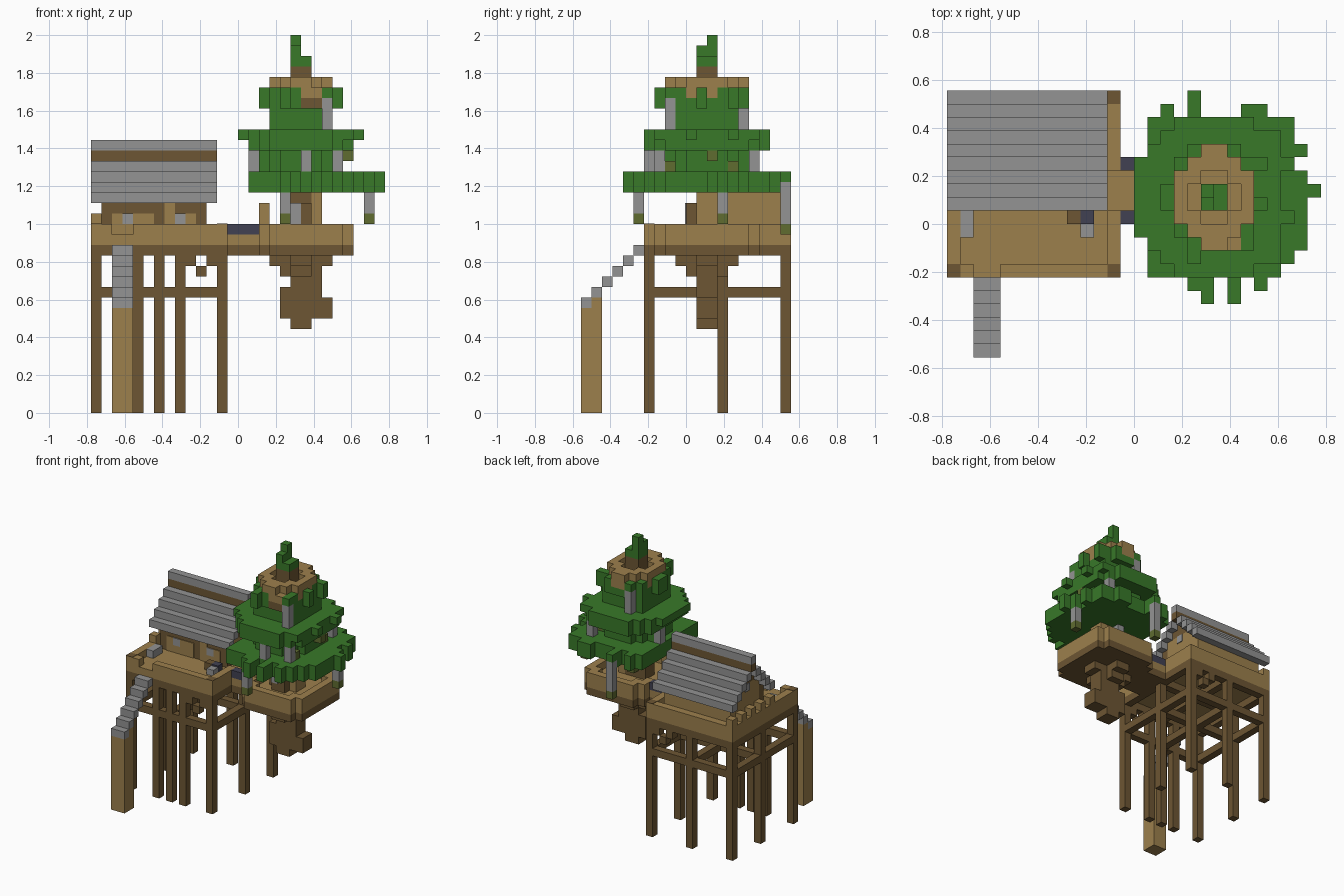
import bpy, bmesh

if "Cube" in bpy.data.objects:
    bpy.data.objects.remove(bpy.data.objects["Cube"])

U = 1 / 18  # one block


def material(name, r, g, b):
    m = bpy.data.materials.new(name)
    m.use_nodes = True
    m.diffuse_color = (r, g, b, 1)
    m.node_tree.nodes["Principled BSDF"].inputs["Base Color"].default_value = (r, g, b, 1)
    return m


PLANK = material("light wood", 0.335, 0.215, 0.073)
LOG = material("dark wood", 0.153, 0.093, 0.033)
STONE = material("grey stone", 0.292, 0.292, 0.292)
LEAF = material("leaf green", 0.04, 0.19, 0.022)
RAIL = material("slate blue", 0.053, 0.053, 0.085)
MOSS = material("olive moss", 0.115, 0.15, 0.03)


def finish(name, bm, mat):
    mesh = bpy.data.meshes.new(name)
    bm.to_mesh(mesh)
    bm.free()
    mesh.materials.append(mat)
    bpy.context.collection.objects.link(bpy.data.objects.new(name, mesh))


def boxes(name, mat, *spans):
    """Each span is x0, x1, y0, y1, z0, z1 in blocks."""
    bm = bmesh.new()
    for x0, x1, y0, y1, z0, z1 in spans:
        cube = bmesh.ops.create_cube(bm, size=1)["verts"]
        for v in cube:
            v.co = ((x0 + (v.co.x + 0.5) * (x1 - x0)) * U,
                    (y0 + (v.co.y + 0.5) * (y1 - y0)) * U,
                    (z0 + (v.co.z + 0.5) * (z1 - z0)) * U)
    finish(name, bm, mat)


def disc(cx, cy, rx, ry, power=2.0):
    """Set of block columns inside a rounded outline."""
    return {(x, y) for x in range(-2, 16) for y in range(-9, 12)
            if abs((x + 0.5 - cx) / rx) ** power + abs((y + 0.5 - cy) / ry) ** power < 1}


def slab(name, mat, cells, z0, z1):
    """Extrude a set of block columns, keeping only the outer faces."""
    bm = bmesh.new()
    for x, y in cells:
        for z in (z0, z1):
            quad = [(x, y), (x + 1, y), (x + 1, y + 1), (x, y + 1)]
            if z == z0:
                quad.reverse()
            bm.faces.new([bm.verts.new((a * U, b * U, z * U)) for a, b in quad])
        for dx, dy in ((1, 0), (-1, 0), (0, 1), (0, -1)):
            if (x + dx, y + dy) in cells:
                continue
            mx, my = x + 0.5 + dx / 2, y + 0.5 + dy / 2
            a = (mx + dy / 2, my - dx / 2)
            b = (mx - dy / 2, my + dx / 2)
            bm.faces.new([bm.verts.new((p[0] * U, p[1] * U, z * U))
                          for p, z in ((a, z0), (b, z0), (b, z1), (a, z1))])
    bmesh.ops.remove_doubles(bm, verts=bm.verts, dist=0.0005)
    finish(name, bm, mat)


# Stilts and the beams tying them together
stilts = [(x, -4) for x in (-14, -10, -8, -6, -2)] + [(x, 9) for x in (-14, -8, -2)] + [(-14, 3), (-2, 3)]
boxes("stilts", LOG, *[(x, x + 1, y, y + 1, 0, 16) for x, y in stilts])
beams = []
for z in (11, 15):
    beams += [(-14, -1, y, y + 1, z, z + 1) for y in (-4, 3, 9)]
    beams += [(x, x + 1, -4, 10, z, z + 1) for x in (-14, -8, -2)]
boxes("beams", LOG, *beams)
boxes("braces", LOG, *[(x, x + 1, y, y + 1, z, z + 1) for y in (-4, 9)
                       for x, z in ((-5, 14), (-4, 13), (-3, 14))])

# House deck with raised rim, open at the stairs and the bridge
boxes("deck", PLANK, (-14, -1, -4, 10, 16, 17))
boxes("deck_rim", PLANK, (-14, -12, -4, -3, 17, 18), (-10, -1, -4, -3, 17, 18),
      (-14, -13, -3, 9, 17, 18), (-14, -1, 9, 10, 17, 18),
      (-2, -1, -3, 1, 17, 18), (-2, -1, 4, 9, 17, 18))
boxes("rim_merlons", PLANK, *[(-14, -13, y, y + 1, 18, 19) for y in (1, 3, 5, 7, 9)])
boxes("corner_caps", LOG, *[(x, x + 1, y, y + 1, 18, 18.05) for x, y in ((-14, -4), (-2, -4), (-2, 9))])

# Stairs and their pillar
boxes("stairs", STONE, *[(-12, -10, -10 + i, -9 + i, 10 + i, 11 + i) for i in range(6)])
boxes("stair_pillar", PLANK, (-12, -10, -10, -9, 0, 10), (-12, -10, -9, -8, 0, 11))

# House walls and gables
boxes("front_wall", LOG, (-13, -3, 2, 3, 17, 21))
boxes("front_panel", PLANK, (-12, -8, 1.9, 2, 17, 19), (-7, -4, 1.9, 2, 17, 19), (-7, -6, 1.9, 2, 19, 20))
boxes("back_wall", PLANK, (-13, -3, 8, 9, 17, 21))
for side, x in (("right", -13), ("left", -4)):
    boxes(side + "_gable", PLANK, (x, x + 1, 3, 8, 17, 22))
    boxes(side + "_gable_top", LOG, (x, x + 1, 4, 7, 22, 23), (x, x + 1, 5, 6, 23, 25))
boxes("windows", STONE, (-11, -10, 1.85, 1.95, 18, 19), (-6, -5, 1.85, 1.95, 18, 19),
      (-13.1, -13, 5, 6, 21, 22), (-3, -2.9, 5, 6, 21, 22))

# Stepped roof, mirrored about the ridge
steps = []
for i in range(4):
    steps += [(-14, -2, 1 + i, 2 + i, 20 + i, 21 + i), (-14, -2, 9 - i, 10 - i, 20 + i, 21 + i)]
boxes("roof_steps", STONE, *steps)
boxes("ridge_beam", LOG, (-14, -2, 5, 6, 24, 25))
boxes("ridge_cap", STONE, (-14, -2, 5, 6, 25, 26))

# Deck furniture
boxes("stone_bench", STONE, (-13, -12, -1, 1, 17, 18))
boxes("stone_seat", STONE, (-4, -3, -1, 0, 17, 17.8))
boxes("crate", LOG, (-5, -4, 0, 1, 17, 18))
boxes("blue_block", RAIL, (-4, -3, 0, 1, 17, 18))

# Bridge
boxes("bridge_floor", PLANK, (-1, 2, 0, 5, 16, 17))
boxes("bridge_underside", LOG, (-1, 2, 0, 5, 15, 16))
boxes("bridge_rails", RAIL, (-1, 2, 0, 1, 17, 18), (-1, 2, 4, 5, 17, 18))
boxes("bridge_posts", PLANK, (2, 3, 0, 1, 18, 20))

# Tree platform
platform = disc(6.5, 2, 4.9, 5.3, 2.4)
rim = platform - disc(6.5, 2, 3.9, 4.3, 2.4) - {(2, y) for y in range(1, 4)}
slab("platform_underside", LOG, platform, 15, 16)
slab("platform_floor", PLANK, platform, 16, 17)
slab("platform_rim", PLANK, rim, 17, 18)

# Crossed root arms, hanging roots and trunk
for name, reach, z in (("root_arms_high", 3, 14), ("root_arms_low", 2, 13)):
    arms = {(x, y) for x in range(6 - reach, 6 + reach) for y in (1, 2)}
    arms |= {(x, y) for x in (5, 6) for y in range(2 - reach, 2 + reach)}
    slab(name, LOG, arms, z, z + 1)
boxes("root", LOG, (5, 7, 1, 3, 8, 13), (4, 5, 1, 3, 9, 12), (7, 9, 1, 3, 9, 11),
      (7, 8, 1, 3, 11, 13))
boxes("trunk", LOG, (5, 7, 1, 3, 17, 33), (5, 7, 0, 1, 17, 20), (4, 5, 1, 3, 17, 19))
boxes("trunk_planks", PLANK, (7, 8, 1, 3, 17, 21))
boxes("trunk_plate", STONE, (5, 6, -0.1, 0, 18, 20))

# Foliage tiers with uneven tips
low = {(x, y) for x in range(1, 12) for y in range(-4, 8)} - {(11, -4)}
low |= {(13, 2), (12, 5), (2, 8), (4, 8), (8, 8), (9, 8), (4, -5), (5, -5), (5, -6),
        (7, -5), (7, -6), (9, -5)} | {(12, y) for y in range(-2, 4)}
slab("foliage_low", LEAF, low, 21, 23)
slab("foliage_neck_low", LEAF, disc(6, 2, 3.6, 3.6, 3), 23, 25)
slab("foliage_mid_under", LEAF, disc(6, 2, 5.1, 5.9, 2.6), 25, 26)
mid_tips = {(11, 4), (11, 0), (4, 7), (8, -4)} | {(0, y) for y in range(-1, 5)}
slab("foliage_mid", LEAF, disc(6.2, 2, 5.3, 5.9, 3) | mid_tips, 26, 27)
slab("foliage_neck_high", LEAF, disc(6, 2, 3.2, 3.3, 3), 27, 29)

# Top tier, with plank skirt blocks set into its sides
brackets = {(6, -2), (7, -2)}
skirt = brackets | {(8, 0), (8, 1), (8, 2), (3, 2), (3, 3), (5, 5), (6, 5)}
hung = {(8, -2), (4, 5)}
top_tier = (disc(6, 2, 3.4, 4, 2.8) | {(2, 1), (2, 2), (9, 1), (9, 4), (4, -3), (7, 5)}) - hung
slab("foliage_high_under", LEAF, top_tier - brackets, 29, 30)
slab("foliage_high", LEAF, top_tier - skirt, 30, 31)
slab("nest_skirt", PLANK, skirt, 30, 31)
slab("nest_brackets", LOG, brackets, 29, 30)

# Crow's nest ring and sprout
nest = disc(6, 2, 3.2, 4.2, 1.6)
hollow = disc(6, 2, 1.7, 1.7, 4)
slab("nest_rim", PLANK, nest - hollow, 31, 32)
slab("nest_floor", PLANK, hollow, 31, 31.1)
boxes("sprout", LEAF, (5, 7, 1, 3, 33, 34), (5, 6, 1, 3, 34, 35), (5, 6, 2, 3, 35, 36))

# Hanging stone pendants with mossy feet and leafy caps
pendants = [(4, -5, 18, 21), (12, 3, 18, 21), (4, 9, 17, 22), (5, 3, 18, 21),
            (6, -4, 23, 25), (1, 3, 23, 25), (9, 6, 23, 25), (9, -3, 23, 25),
            (8, -2, 27, 30), (4, 5, 27, 30)]
boxes("pendants", STONE, *[(x, x + 1, y, y + 1, a + (a < 23), b) for x, y, a, b in pendants])
boxes("pendant_feet", MOSS, *[(x, x + 1, y, y + 1, a, a + 1) for x, y, a, b in pendants if a < 23],
      (10, 11, 2, 3, 24, 25), (9, 10, 4, 5, 23, 24), (9, 10, -2, -1, 23, 24))
boxes("pendant_caps", LEAF, (4, 5, 9, 10, 22, 23),
      *[(x, x + 1, y, y + 1, 30, 31) for x, y in hung])
